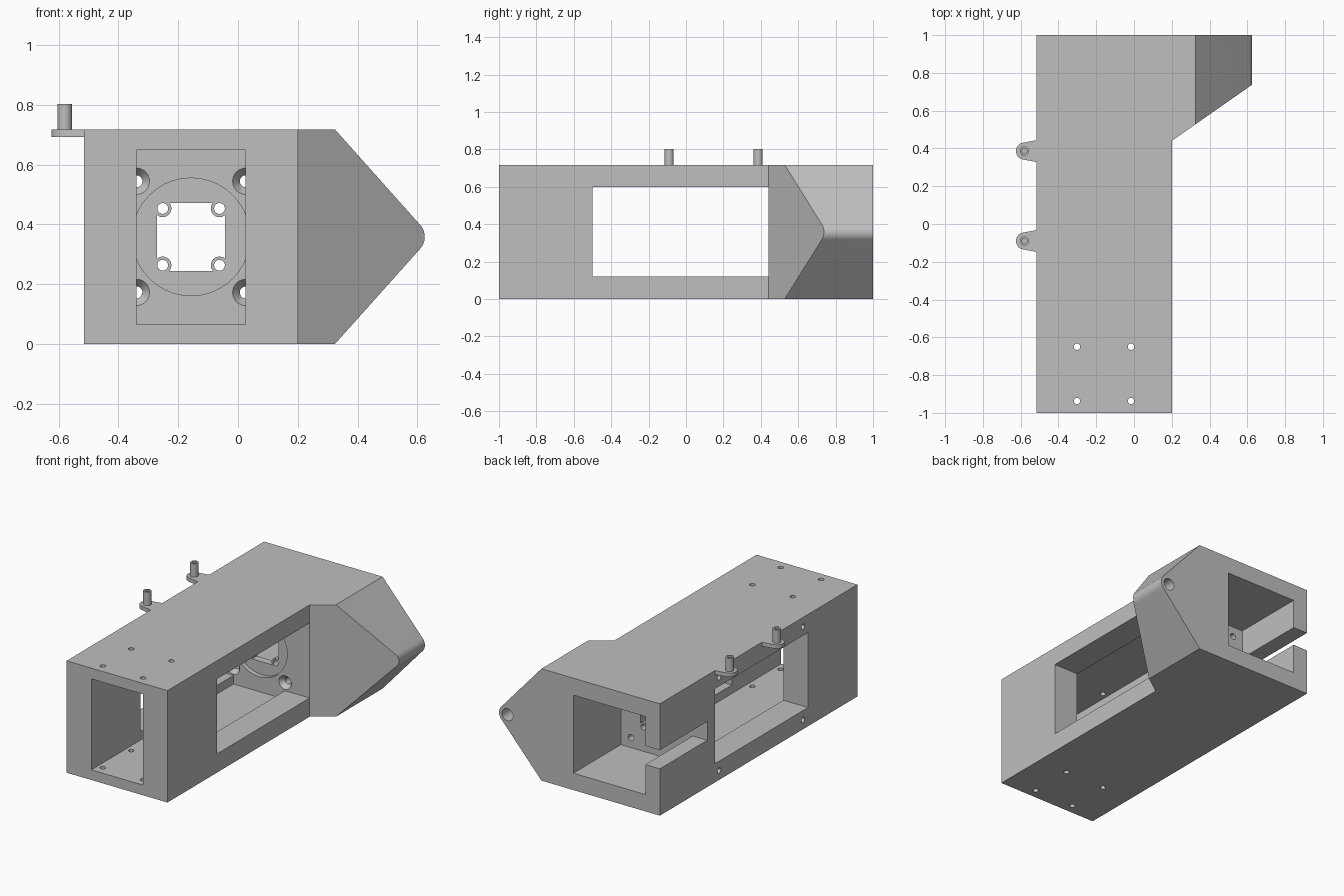
import bpy, bmesh, math
from mathutils import Matrix, Vector

if "Cube" in bpy.data.objects:
    bpy.data.objects.remove(bpy.data.objects["Cube"], do_unlink=True)

grey = bpy.data.materials.new("light_grey")
grey.use_nodes = True
colour = (0.52, 0.52, 0.52, 1)
grey.diffuse_color = colour
grey.node_tree.nodes["Principled BSDF"].inputs["Base Color"].default_value = colour

CX, CZ, H = -0.157, 0.358, 0.717      # tunnel axis and housing height
LEFT, RIGHT = -0.515, 0.2             # main side walls
FACING_Y = Matrix.Rotation(math.pi / 2, 4, "X")
FACING_X = Matrix.Rotation(math.pi / 2, 4, "Y")


def add_object(name, bm):
    bmesh.ops.recalc_face_normals(bm, faces=bm.faces)
    mesh = bpy.data.meshes.new(name)
    bm.to_mesh(mesh)
    bm.free()
    mesh.materials.append(grey)
    ob = bpy.data.objects.new(name, mesh)
    bpy.context.collection.objects.link(ob)
    return ob


def prism(name, points, sweep):
    """Closed outline of 3D points swept along a vector."""
    bm = bmesh.new()
    face = bm.faces.new([bm.verts.new(p) for p in points])
    new = bmesh.ops.extrude_face_region(bm, geom=[face])["geom"]
    verts = [v for v in new if isinstance(v, bmesh.types.BMVert)]
    bmesh.ops.translate(bm, verts=verts, vec=sweep)
    return add_object(name, bm)


def box(name, x0, x1, y0, y1, z0, z1):
    outline = [(x0, y0, z0), (x1, y0, z0), (x1, y1, z0), (x0, y1, z0)]
    return prism(name, outline, (0, 0, z1 - z0))


def rod(name, centre, radius, length, turn=Matrix(), end_radius=None):
    """Cylinder or cone; with FACING_Y the first radius is at +y."""
    bm = bmesh.new()
    bmesh.ops.create_cone(bm, cap_ends=True, segments=40, radius1=radius,
                          radius2=radius if end_radius is None else end_radius,
                          depth=length, matrix=Matrix.Translation(centre) @ turn)
    return add_object(name, bm)


def combine(target, tools, operation="DIFFERENCE"):
    for tool in tools:
        mod = target.modifiers.new(tool.name, "BOOLEAN")
        mod.operation, mod.solver, mod.object = operation, "EXACT", tool
    graph = bpy.context.evaluated_depsgraph_get()
    mesh = bpy.data.meshes.new_from_object(target.evaluated_get(graph))
    target.modifiers.clear()
    target.data = mesh
    for tool in tools:
        bpy.data.objects.remove(tool, do_unlink=True)


# Housing: front silhouette with a rounded nose, trimmed to the plan outline
nose = Vector((0.565, -1, CZ))
arc = [nose + 0.06 * Vector((math.cos(a), 0, math.sin(a)))
       for a in (math.radians(-42 + 84 * i / 16) for i in range(17))]
housing = prism("housing", [(LEFT, -1, 0), (0.325, -1, 0), *arc,
                            (0.325, -1, H), (LEFT, -1, H)], (0, 2, 0))
plan = prism("plan", [(x, y, -0.1) for x, y in
                      ((-0.6, -1.1), (RIGHT, -1.1), (RIGHT, 0.44), (0.7, 0.79),
                       (0.7, 1.1), (-0.6, 1.1))], (0, 0, 1))
combine(housing, [plan], "INTERSECT")

# Tunnel, side windows, rear pocket and cable slot
combine(housing, [
    box("tunnel", -0.34, 0.025, -1.1, 0.44, 0.065, 0.648),
    box("windows", LEFT - 0.1, RIGHT + 0.1, -0.5, 0.44, 0.12, 0.6),
    box("rear_pocket", CX - 0.255, CX + 0.255, 0.52, 1.1, CZ - 0.25, CZ + 0.25),
    box("cable_slot", LEFT - 0.1, CX, 0.52, 1.1, 0.3, 0.42),
])

# Bulkhead: round recess and a square opening with a screw ear in each corner
corners = [(sx, sz) for sx in (-1, 1) for sz in (-1, 1)]
opening = box("opening", CX - 0.114, CX + 0.114, 0.4, 0.6, CZ - 0.114, CZ + 0.114)
combine(opening, [rod("ear", (CX + 0.095 * sx, 0.5, CZ + 0.095 * sz), 0.029, 0.4, FACING_Y)
                  for sx, sz in corners])
cuts = [rod("recess", (CX, 0.42, CZ), 0.197, 0.1, FACING_Y), opening]
for sx, sz in corners:
    cuts.append(rod("ear_hole", (CX + 0.095 * sx, 0.48, CZ + 0.095 * sz),
                    0.018, 0.2, FACING_Y))
    x, z = CX + 0.183 * sx, CZ + 0.186 * sz
    cuts.append(rod("screw_hole", (x, 0.48, z), 0.02, 0.16, FACING_Y))
    cuts.append(rod("countersink", (x, 0.45, z), 0.02, 0.04, FACING_Y, 0.052))
combine(housing, cuts)

# Small mounting holes in roof, floor and left wall, and the nose pin hole
cuts = [rod("nose_hole", (0.565, 0.95, CZ), 0.038, 0.3, FACING_Y)]
for x in (-0.302, -0.016):
    for y in (-0.65, -0.937):
        cuts.append(rod("mount_hole", (x, y, H / 2), 0.017, 1))
for y in (-0.45, 0.4):
    for z in (0.06, H - 0.06):
        cuts.append(rod("side_hole", (LEFT, y, z), 0.017, 0.2, FACING_X))
combine(housing, cuts)

# Side tabs, each with a hollow upright pin
parts = [housing]
for label, y in (("front", -0.09), ("rear", 0.386)):
    tip = [(-0.58 + 0.045 * math.cos(a), y + 0.045 * math.sin(a), 0.692)
           for a in (math.radians(100 + 160 * i / 16) for i in range(17))]
    tab = prism(label + "_tab", [(LEFT, y + 0.058, 0.692), *tip,
                                 (LEFT, y - 0.058, 0.692)], (0, 0, H - 0.692))
    pin = rod(label + "_pin", (-0.58, y, 0.755), 0.024, 0.095)
    combine(pin, [rod("bore", (-0.58, y, 0.79), 0.013, 0.1)])
    parts += [tab, pin]

# Smooth round surfaces, keep edges sharp
bpy.ops.object.select_all(action="DESELECT")
for ob in parts:
    ob.select_set(True)
bpy.context.view_layer.objects.active = housing
bpy.ops.object.shade_smooth_by_angle(angle=math.radians(25))
